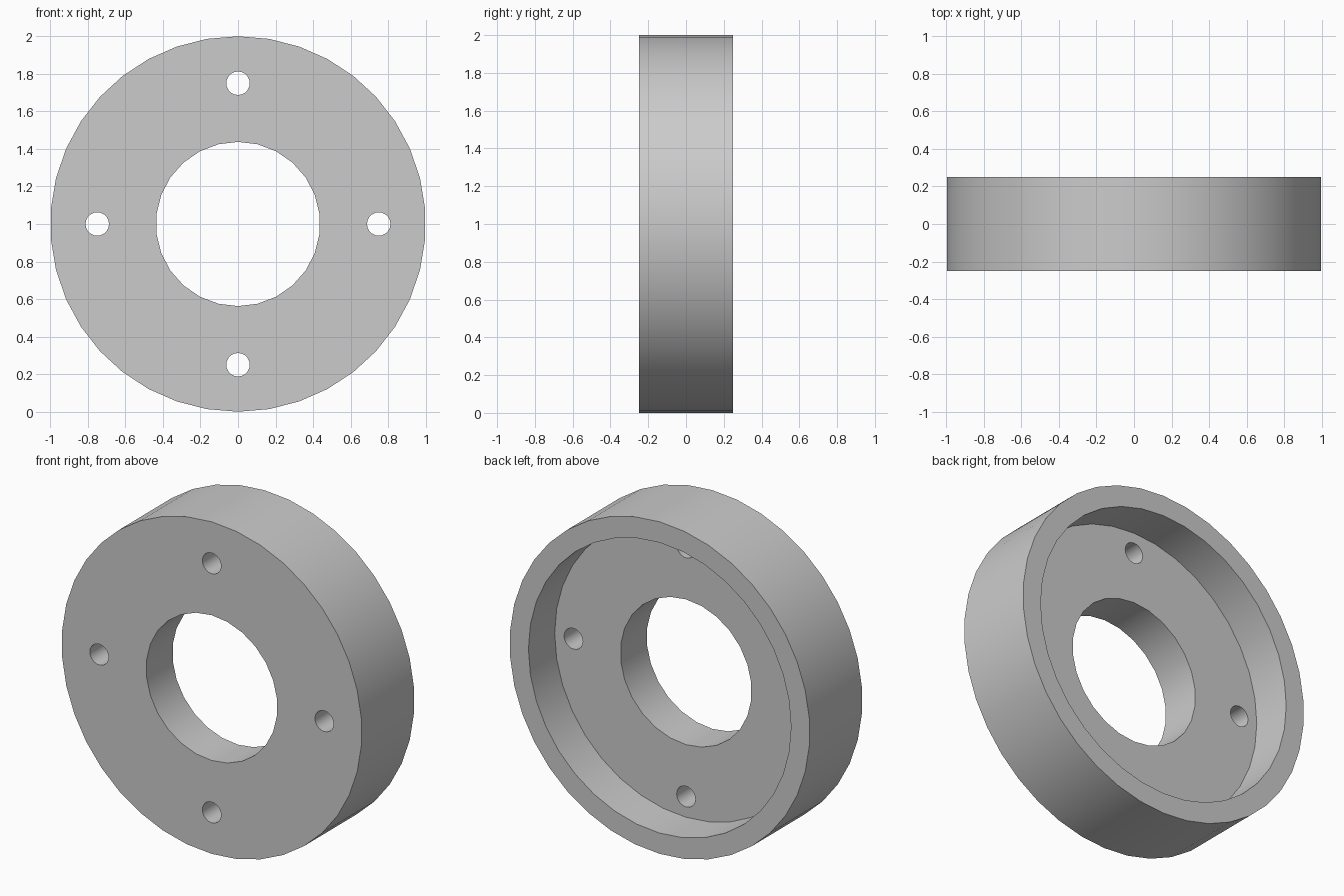
import bpy
import bmesh
from math import sin, cos, tau

cube = bpy.data.objects.get("Cube")
if cube:
    bpy.data.objects.remove(cube, do_unlink=True)

CENTRE_Z = 1.0
HALF_DEPTH = 0.25
BOLT_CIRCLE = 0.75

grey = bpy.data.materials.new("plain_grey")
grey.use_nodes = True
grey.diffuse_color = (0.6, 0.6, 0.6, 1)
grey.node_tree.nodes["Principled BSDF"].inputs["Base Color"].default_value = (0.6, 0.6, 0.6, 1)


def disc(name, radius, sides, y0, y1, x=0.0, z=CENTRE_Z):
    """Prism along y with its first corner pointing up."""
    bm = bmesh.new()
    corners = [tau * i / sides for i in range(sides)]
    face = bm.faces.new([bm.verts.new((x + radius * sin(a), y0, z + radius * cos(a)))
                         for a in corners])
    side = bmesh.ops.extrude_face_region(bm, geom=[face], use_keep_orig=True)
    moved = [v for v in side["geom"] if isinstance(v, bmesh.types.BMVert)]
    bmesh.ops.translate(bm, verts=moved, vec=(0, y1 - y0, 0))
    bmesh.ops.recalc_face_normals(bm, faces=bm.faces)
    mesh = bpy.data.meshes.new(name)
    bm.to_mesh(mesh)
    bm.free()
    mesh.materials.append(grey)
    obj = bpy.data.objects.new(name, mesh)
    bpy.context.collection.objects.link(obj)
    return obj


# Flange body
flange = disc("flange_ring", 1.0, 38, -HALF_DEPTH, HALF_DEPTH)

# Rear recess, central bore and four bolt holes
cutters = [
    disc("recess_cutter", 0.875, 36, 0.0, 0.4),
    disc("bore_cutter", 0.4375, 26, -0.4, 0.3),
]
for i in range(4):
    a = tau * i / 4
    cutters.append(disc("bolt_hole_cutter", 0.0625, 20, -0.4, 0.3,
                        BOLT_CIRCLE * sin(a), CENTRE_Z + BOLT_CIRCLE * cos(a)))

bpy.ops.object.select_all(action="DESELECT")
bpy.context.view_layer.objects.active = flange
flange.select_set(True)
for cutter in cutters:
    cutter.hide_render = True
    cut = flange.modifiers.new("cut", "BOOLEAN")
    cut.operation = "DIFFERENCE"
    cut.solver = "EXACT"
    cut.object = cutter
    bpy.ops.object.modifier_apply(modifier=cut.name)
    bpy.data.objects.remove(cutter, do_unlink=True)

# Smooth round walls with crisp rims
bpy.ops.object.shade_smooth_by_angle()
